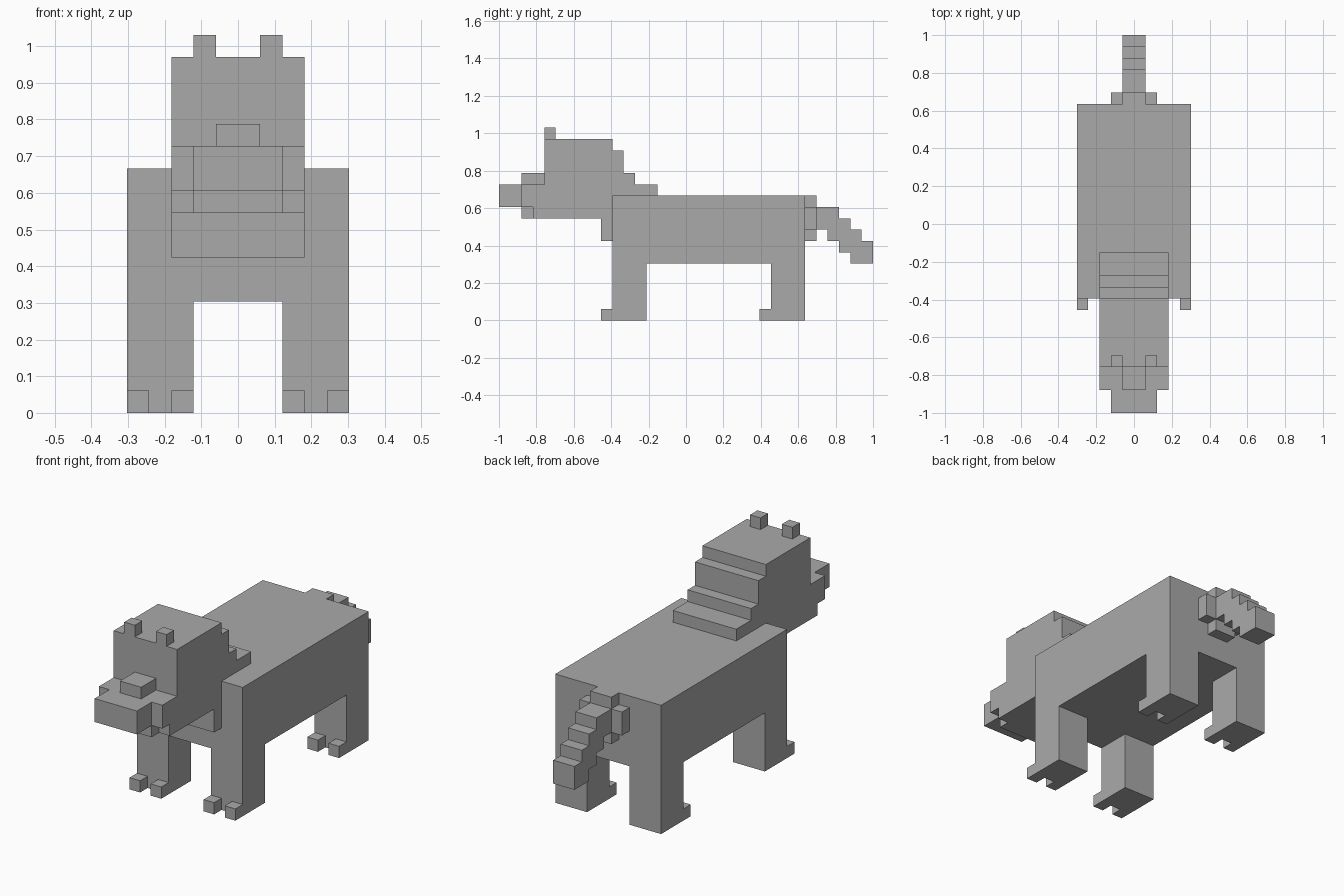
import bpy
import bmesh
from mathutils import Vector

cube = bpy.data.objects.get("Cube")
if cube:
    bpy.data.objects.remove(cube, do_unlink=True)

# The animal is laid out on a block grid, 33 blocks long from nose to tail tip
LENGTH = 33
U = 2 / LENGTH

grey = bpy.data.materials.new("grey")
grey.use_nodes = True
GREY = (0.4, 0.4, 0.4, 1)
grey.diffuse_color = GREY
grey.node_tree.nodes["Principled BSDF"].inputs["Base Color"].default_value = GREY


def slab(name, x0, x1, profile):
    """Extrude a side profile of (y, z) block corners from x0 to x1."""
    bm = bmesh.new()
    face = bm.faces.new([bm.verts.new((x0 * U, (y - LENGTH / 2) * U, z * U)) for y, z in profile])
    result = bmesh.ops.extrude_face_region(bm, geom=[face])
    moved = [v for v in result["geom"] if isinstance(v, bmesh.types.BMVert)]
    bmesh.ops.translate(bm, verts=moved, vec=Vector(((x1 - x0) * U, 0, 0)))
    bmesh.ops.recalc_face_normals(bm, faces=bm.faces)
    mesh = bpy.data.meshes.new(name)
    bm.to_mesh(mesh)
    bm.free()
    mesh.materials.append(grey)
    obj = bpy.data.objects.new(name, mesh)
    bpy.context.collection.objects.link(obj)
    return obj


def block(name, x0, x1, y0, y1, z0, z1):
    return slab(name, x0, x1, [(y0, z0), (y1, z0), (y1, z1), (y0, z1)])


def pair(name, x0, x1, *size):
    """Matching blocks on the left (+x) and right (-x)."""
    block("left_" + name, x0, x1, *size)
    block("right_" + name, -x1, -x0, *size)


# Trunk
block("body", -5, 5, 10, 27, 5, 11)

# Head, stepped mane and chest in one profile
slab("head_and_neck", -3, 3, [
    (2, 10), (3, 10), (3, 9), (9, 9), (9, 7), (10, 7), (10, 11), (14, 11), (14, 12),
    (12, 12), (12, 13), (11, 13), (11, 15), (10, 15), (10, 16), (4, 16), (4, 12), (2, 12)])

# Face
block("muzzle", -2, 2, 0, 2, 10, 12)
block("jaw", -2, 2, 2, 3, 9, 10)
block("nose", -1, 1, 2, 4, 12, 13)
pair("ear", 1, 2, 4, 5, 16, 17)

# Legs with two toes each
for place, y in (("front", 10), ("hind", 24)):
    pair(place + "_leg", 2, 5, y, y + 3, 0, 5)
    pair(place + "_inner_toe", 2, 3, y - 1, y, 0, 1)
    pair(place + "_outer_toe", 4, 5, y - 1, y, 0, 1)

# Tail stepping down, with a side tuft at its root
slab("tail", -1, 1, [
    (27, 7), (28, 7), (28, 8), (29, 8), (29, 7), (30, 7), (30, 6), (31, 6), (31, 5),
    (33, 5), (33, 7), (32, 7), (32, 8), (31, 8), (31, 9), (30, 9), (30, 10),
    (28, 10), (28, 11), (27, 11)])
pair("tail_root", 1, 2, 27, 28, 8, 10)
